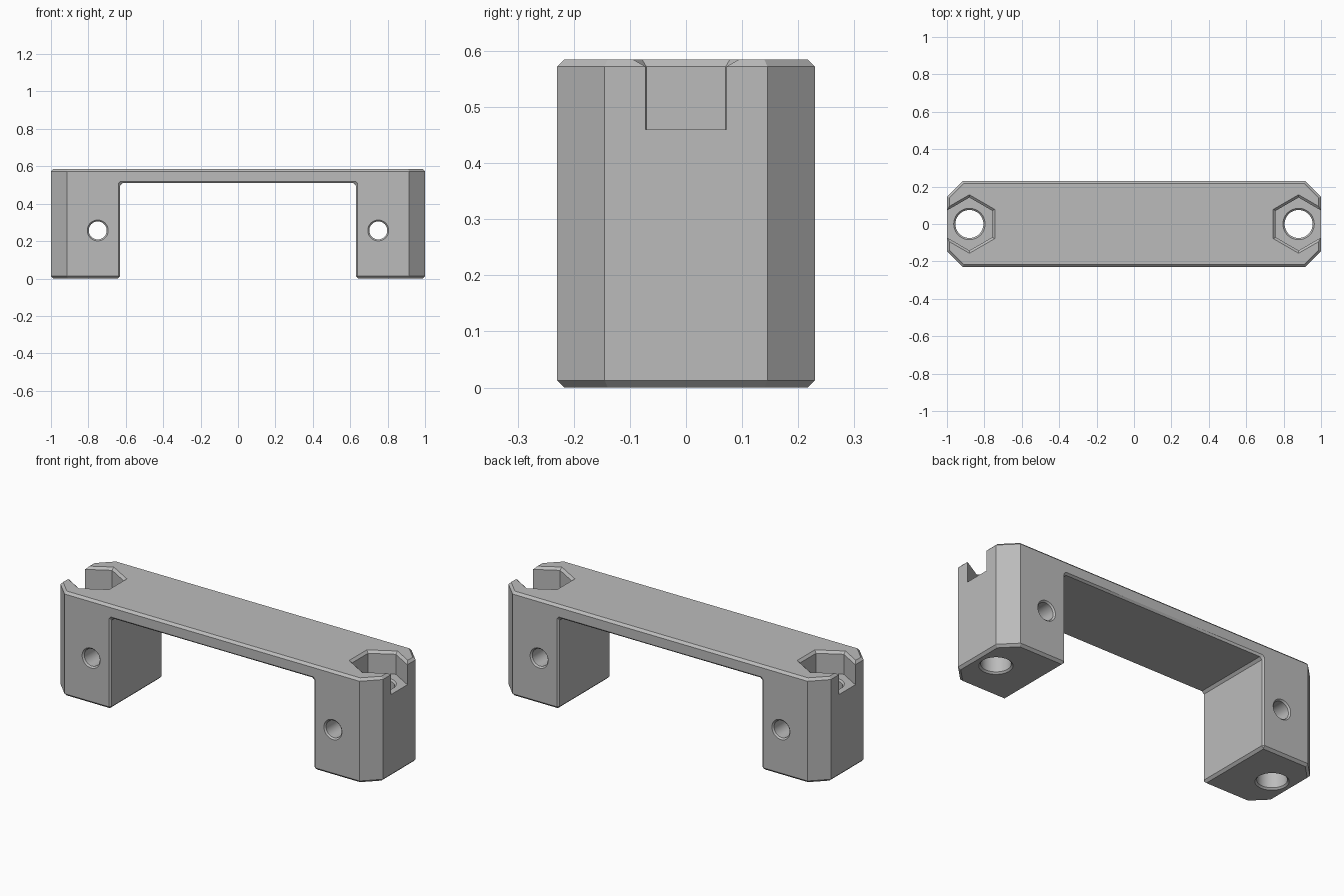
import bpy, bmesh, math
from mathutils import Matrix, Vector

cube = bpy.data.objects.get("Cube")
if cube:
    bpy.data.objects.remove(cube, do_unlink=True)

HALF_X, HALF_Y, HEIGHT = 1.0, 0.23, 0.585
CORNER, EDGE = 0.085, 0.013

grey = bpy.data.materials.new("plain grey")
grey.use_nodes = True
colour = (0.5, 0.5, 0.5, 1)
grey.diffuse_color = colour
grey.node_tree.nodes["Principled BSDF"].inputs["Base Color"].default_value = colour


def loft(name, rings):
    """Closed solid through a list of matching point rings."""
    bm = bmesh.new()
    loops = [[bm.verts.new(p) for p in ring] for ring in rings]
    n = len(loops[0])
    for a, b in zip(loops, loops[1:]):
        for i in range(n):
            j = (i + 1) % n
            bm.faces.new((a[i], a[j], b[j], b[i]))
    bm.faces.new(loops[0])
    bm.faces.new(loops[-1])
    bmesh.ops.recalc_face_normals(bm, faces=bm.faces)
    mesh = bpy.data.meshes.new(name)
    bm.to_mesh(mesh)
    bm.free()
    mesh.materials.append(grey)
    obj = bpy.data.objects.new(name, mesh)
    bpy.context.collection.objects.link(obj)
    return obj


def turned(name, profile, sides, matrix):
    """Solid from (radius, height) pairs, first corner pointing along y."""
    rings = []
    for r, h in profile:
        angles = [math.pi / 2 + math.tau * i / sides for i in range(sides)]
        rings.append([matrix @ Vector((r * math.cos(a), r * math.sin(a), h))
                      for a in angles])
    return loft(name, rings)


def footprint(inset, z):
    """Rectangle with cut corners, inset evenly on all sides."""
    x, y = HALF_X - inset, HALF_Y - inset
    c = CORNER - inset * (1 - math.tan(math.pi / 8))
    pts = [(x, y - c), (x - c, y), (c - x, y), (-x, y - c),
           (-x, c - y), (c - x, -y), (x - c, -y), (x, c - y)]
    return [(px, py, z) for px, py in pts]


def opening(y, d):
    """Cross-section of the gap between the legs, grown by d."""
    half = [(0.653 + d, -0.01), (0.63 + d, EDGE),
            (0.63 + d, 0.497 + d), (0.617 + d, 0.51 + d)]
    pts = half + [(-x, z) for x, z in reversed(half)]
    return [(x, y, z) for x, z in pts]


# Bridge-shaped body with chamfered top and bottom rims
body = loft("bracket_body", [footprint(EDGE, 0), footprint(0, EDGE),
                             footprint(0, HEIGHT - EDGE), footprint(EDGE, HEIGHT)])

# Gap between the legs, flared at front and back
cutters = [loft("leg_gap_cutter", [opening(-0.24, 0.02), opening(-0.22, 0),
                                   opening(0.22, 0), opening(0.24, 0.02)])]

for side in (-1, 1):
    upright = Matrix.Translation((side * 0.88, 0, 0))
    # Hexagonal nut pocket that breaks through the end face
    cutters.append(turned("nut_pocket_cutter",
                          [(0.1415, 0.46), (0.1415, HEIGHT - EDGE),
                           (0.1796, HEIGHT + 0.02)], 6, upright))
    # Vertical bolt hole with countersunk rims
    cutters.append(turned("bolt_hole_cutter",
                          [(0.094, -0.01), (0.075, 0.009), (0.075, 0.451),
                           (0.094, 0.47)], 48, upright))
    # Cross hole from front to back
    cross = Matrix.Translation((side * 0.75, 0, 0.257)) @ Matrix.Rotation(math.pi / 2, 4, "X")
    cutters.append(turned("cross_hole_cutter",
                          [(0.066, -0.24), (0.048, -0.222), (0.048, 0.222),
                           (0.066, 0.24)], 48, cross))

# Cut everything out of the body
bpy.ops.object.select_all(action="DESELECT")
bpy.context.view_layer.objects.active = body
body.select_set(True)
for cutter in cutters:
    mod = body.modifiers.new(cutter.name, "BOOLEAN")
    mod.operation = "DIFFERENCE"
    mod.solver = "EXACT"
    mod.object = cutter
    bpy.ops.object.modifier_apply(modifier=mod.name)
    bpy.data.objects.remove(cutter, do_unlink=True)

bpy.ops.object.shade_smooth_by_angle(angle=math.radians(30))
